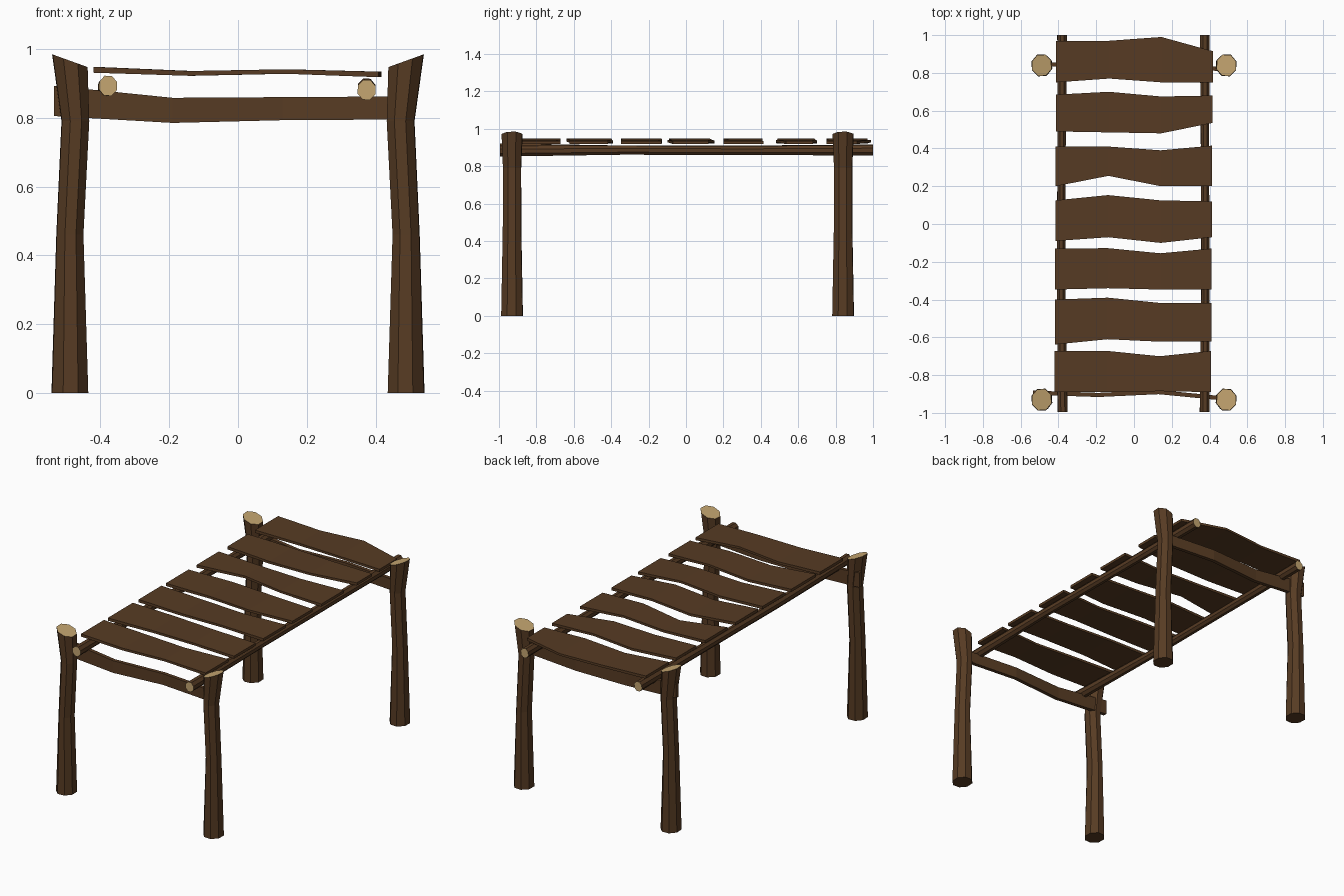
import bpy, bmesh, math

if "Cube" in bpy.data.objects:
    bpy.data.objects.remove(bpy.data.objects["Cube"])


def material(name, rgb):
    m = bpy.data.materials.new(name)
    m.diffuse_color = (*rgb, 1)
    m.use_nodes = True
    m.node_tree.nodes["Principled BSDF"].inputs["Base Color"].default_value = m.diffuse_color
    return m


WOOD = material("brown wood", (0.095, 0.044, 0.017))
GRAIN = material("pale end grain", (0.56, 0.38, 0.165))


def loft(name, rings, cut_ends=()):
    """Skin equal-sized rings, cap both ends; cut_ends (0 first, 1 last) are pale."""
    bm = bmesh.new()
    vs = [[bm.verts.new(p) for p in ring] for ring in rings]
    n = len(vs[0])
    for a, b in zip(vs, vs[1:]):
        for i in range(n):
            j = (i + 1) % n
            bm.faces.new((a[i], a[j], b[j], b[i]))
    for k, ring in enumerate((vs[0], vs[-1])):
        cap = bm.faces.new(ring)
        cap.material_index = 1 if k in cut_ends else 0
    bmesh.ops.recalc_face_normals(bm, faces=bm.faces[:])
    me = bpy.data.meshes.new(name)
    bm.to_mesh(me)
    bm.free()
    me.materials.append(WOOD)
    me.materials.append(GRAIN)
    ob = bpy.data.objects.new(name, me)
    bpy.context.collection.objects.link(ob)
    return ob


def octagon(phase=20):
    return [(math.cos(math.radians(phase + 45 * i)), math.sin(math.radians(phase + 45 * i)))
            for i in range(8)]


# Posts: bent octagonal logs, slanted pale tops rising outward
POST = [(0, 0.489, 0.057, 0.062), (0.46, 0.489, 0.042, 0.053),
        (0.79, 0.473, 0.043, 0.052), (0.966, 0.489, 0.055, 0.060)]  # z, x, rx, ry
for yname, y in (("front", -0.93), ("back", 0.84)):
    for xname, s in (("left", -1), ("right", 1)):
        rings = []
        for z, x, rx, ry in POST:
            slope = 0.36 if z > 0.9 else 0
            rings.append([(s * (x + rx * c), y + ry * d, z + slope * rx * c)
                          for c, d in octagon()])
        loft(f"{yname}_{xname}_post", rings, (1,))

# Long rails: thin logs running front to back with pale ends
for name, path in (
        ("left_rail", [(-0.378, -0.995, 0.893), (-0.386, -0.33, 0.886),
                       (-0.384, 0.33, 0.886), (-0.381, 1.0, 0.888)]),
        ("right_rail", [(0.374, -0.995, 0.881), (0.378, -0.33, 0.886),
                        (0.376, 0.33, 0.884), (0.374, 1.0, 0.886)])):
    radii = (0.030, 0.025, 0.025, 0.029)
    loft(name, [[(x + r * 0.93 * c, y, z + r * d * 1.04) for c, d in octagon()]
                for (x, y, z), r in zip(path, radii)], (0, 1))

# Cross beams: wavy boards on edge: x, y offset, bottom z, top z
BEAM = [(-0.535, 0.0, 0.805, 0.893), (-0.19, -0.012, 0.785, 0.858),
        (0.13, 0.003, 0.793, 0.860), (0.47, -0.03, 0.795, 0.862)]
for name, y0 in (("front_beam", -0.893), ("back_beam", 0.848)):
    loft(name, [[(x, y0 + dy - 0.011, lo), (x, y0 + dy + 0.011, lo),
                 (x, y0 + dy + 0.011, hi), (x, y0 + dy - 0.011, hi)]
                for x, dy, lo, hi in BEAM])

# Planks: four stations along x, each with front and back edge
XS = (-0.415, -0.135, 0.142, 0.414)
BOTTOM = (0.931, 0.922, 0.928, 0.918)
TOP = (0.948, 0.936, 0.941, 0.934)
PLANKS = [  # front edge, back edge
    ((0.75, 0.77, 0.75, 0.75), (0.97, 0.97, 0.99, 0.915)),
    ((0.49, 0.485, 0.48, 0.535), (0.685, 0.70, 0.675, 0.68)),
    ((0.20, 0.255, 0.20, 0.20), (0.41, 0.41, 0.39, 0.415)),
    ((-0.09, -0.07, -0.10, -0.07), (0.125, 0.153, 0.125, 0.12)),
    ((-0.347, -0.34, -0.347, -0.347), (-0.13, -0.128, -0.155, -0.13)),
    ((-0.638, -0.61, -0.623, -0.623), (-0.40, -0.39, -0.418, -0.418)),
    ((-0.89, -0.89, -0.885, -0.89), (-0.672, -0.672, -0.70, -0.672)),
]
for k, (front, back) in enumerate(PLANKS):
    dx = 0.003 - 0.0015 * k
    loft(f"plank_{k + 1}", [[(x + dx, f, lo), (x + dx, b, lo), (x + dx, b, hi), (x + dx, f, hi)]
                            for x, f, b, lo, hi in zip(XS, front, back, BOTTOM, TOP)])
